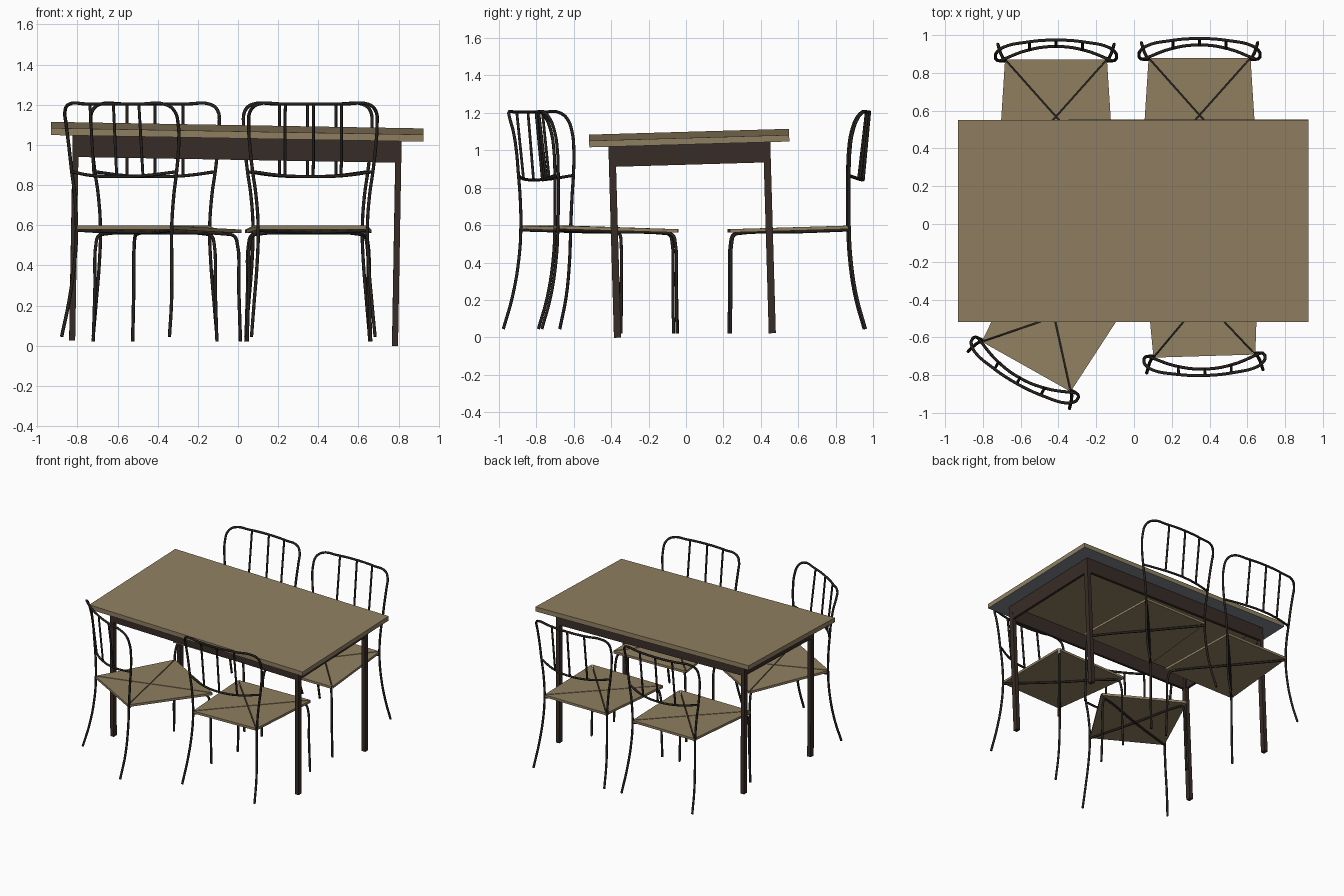
import bpy, bmesh, math
from mathutils import Matrix, Vector

if "Cube" in bpy.data.objects:
    bpy.data.objects.remove(bpy.data.objects["Cube"])


def material(name, rgb):
    m = bpy.data.materials.new(name)
    m.diffuse_color = (*rgb, 1)
    m.use_nodes = True
    m.node_tree.nodes["Principled BSDF"].inputs["Base Color"].default_value = m.diffuse_color
    return m


WOOD = material("wood", (0.28, 0.215, 0.12))
DARK = material("dark_wood", (0.04, 0.026, 0.02))
METAL = material("dark_metal", (0.018, 0.015, 0.012))
GREY = material("grey_underside", (0.21, 0.23, 0.26))


def add_mesh(name, bm, mat, matrix):
    bmesh.ops.recalc_face_normals(bm, faces=bm.faces)
    me = bpy.data.meshes.new(name)
    bm.to_mesh(me)
    bm.free()
    me.materials.append(mat)
    ob = bpy.data.objects.new(name, me)
    ob.matrix_world = matrix
    bpy.context.collection.objects.link(ob)
    return ob


def box(name, lo, hi, mat, matrix):
    lo, hi = Vector(lo), Vector(hi)
    bm = bmesh.new()
    m = Matrix.Translation((lo + hi) / 2) @ Matrix.Diagonal((*(hi - lo), 1))
    bmesh.ops.create_cube(bm, size=1, matrix=m)
    return add_mesh(name, bm, mat, matrix)


def tube(name, points, radius, matrix):
    cu = bpy.data.curves.new(name, 'CURVE')
    cu.dimensions = '3D'
    cu.bevel_depth = radius
    cu.bevel_resolution = 2
    cu.resolution_u = 5
    cu.use_fill_caps = True
    sp = cu.splines.new('BEZIER')
    sp.bezier_points.add(len(points) - 1)
    for bp, p in zip(sp.bezier_points, points):
        bp.co = p
        bp.handle_left_type = bp.handle_right_type = 'AUTO'
    cu.materials.append(METAL)
    ob = bpy.data.objects.new(name, cu)
    ob.matrix_world = matrix
    bpy.context.collection.objects.link(ob)
    return ob


# Table, leaning slightly as a whole
T = (Matrix.Translation((-0.022, 0.047, 0.0245))
     @ Matrix.Rotation(0.029, 4, 'X') @ Matrix.Rotation(0.0177, 4, 'Y'))
TX, TY, AX, AY = 0.928, 0.535, 0.818, 0.432
ZB, ZT, ZA = 1.026, 1.059, 0.914
box("table_top", (-TX, -TY, ZB), (TX, TY, ZT), WOOD, T)
for s in (-1, 1):
    # grey rim below the overhang
    box("rim_long", (-TX, min(s * AY, s * TY), ZB - 0.002),
        (TX, max(s * AY, s * TY), ZB + 0.001), GREY, T)
    box("rim_short", (min(s * AX, s * TX), -AY, ZB - 0.002),
        (max(s * AX, s * TX), AY, ZB + 0.001), GREY, T)
    # aprons
    y, x = s * (AY - 0.01), s * (AX - 0.01)
    box("apron_long", (-AX, y - 0.01, ZA), (AX, y + 0.01, ZB), DARK, T)
    box("apron_short", (x - 0.01, -AY, ZA), (x + 0.01, AY, ZB), DARK, T)
    # legs
    for t in (-1, 1):
        lx, ly = s * (AX - 0.014), t * (AY - 0.018)
        box("table_leg", (lx - 0.015, ly - 0.019, 0),
            (lx + 0.015, ly + 0.019, ZB), DARK, T)


def seat_z(y):
    return 0.588 + 0.03 * y


def chair(x, y, angle):
    M = Matrix.Translation((x, y, 0)) @ Matrix.Rotation(angle, 4, 'Z')
    # seat: four triangles with narrow gaps along the diagonals
    corners = [(-0.272, 0.322), (0.272, 0.322), (0.314, -0.333), (-0.314, -0.333)]
    centre = Vector((0, 0.017))
    bm = bmesh.new()
    for i in range(4):
        tri = [Vector(corners[i]), Vector(corners[(i + 1) % 4]), centre]
        mid = sum(tri, Vector((0, 0))) / 3
        tri = [mid + (p - mid) * 0.975 for p in tri]
        top = [bm.verts.new((p.x, p.y, seat_z(p.y))) for p in tri]
        low = [bm.verts.new((p.x, p.y, seat_z(p.y) - 0.018)) for p in tri]
        bm.faces.new(top)
        bm.faces.new(low[::-1])
        for k in range(3):
            j = (k + 1) % 3
            bm.faces.new((top[k], low[k], low[j], top[j]))
    add_mesh("seat", bm, WOOD, M)

    # back legs and top rail in one bent tube
    half = [(0.308, 0.40, 0.045), (0.293, 0.352, 0.22), (0.277, 0.322, 0.42),
            (0.272, 0.313, 0.585), (0.283, 0.311, 0.75), (0.300, 0.312, 0.87),
            (0.314, 0.317, 1.0), (0.320, 0.332, 1.1), (0.312, 0.358, 1.17),
            (0.275, 0.385, 1.202), (0.16, 0.41, 1.204)]
    path = half + [(0, 0.422, 1.204)] + [(-a, b, c) for a, b, c in half[::-1]]
    tube("back_frame", path, 0.0085, M)
    # lower back rail
    tube("lower_rail", [(-0.298, 0.312, 0.866), (-0.15, 0.368, 0.847),
                        (0, 0.388, 0.842), (0.15, 0.368, 0.847),
                        (0.298, 0.312, 0.866)], 0.008, M)
    # spindles
    for sx in (-0.14, 0, 0.14):
        d = abs(sx) / 0.14
        tube("spindle", [(sx, 0.388 - 0.018 * d, 0.844),
                         (sx, 0.422 - 0.01 * d, 1.204)], 0.0075, M)
    # front legs, bending into the crossed braces under the seat
    for s in (-1, 1):
        tube("front_leg", [(s * 0.308, -0.322, 0.02), (s * 0.300, -0.319, 0.28),
                           (s * 0.294, -0.314, 0.51), (s * 0.283, -0.303, 0.545),
                           (s * 0.25, -0.268, 0.556), (0, 0.017, 0.563),
                           (-s * 0.27, 0.312, 0.574)], 0.0085, M)


chair(0.347, 0.56, 0.0)
chair(-0.413, 0.552, 0.0)
chair(0.363, -0.38, math.pi + 0.03)
chair(-0.414, -0.477, math.pi - 0.512)

# turn the tubes into meshes
bpy.ops.object.select_all(action='DESELECT')
for ob in list(bpy.context.scene.objects):
    if ob.type == 'CURVE':
        ob.select_set(True)
        bpy.context.view_layer.objects.active = ob
bpy.ops.object.convert(target='MESH')
bpy.ops.object.shade_smooth_by_angle(angle=math.radians(50))
